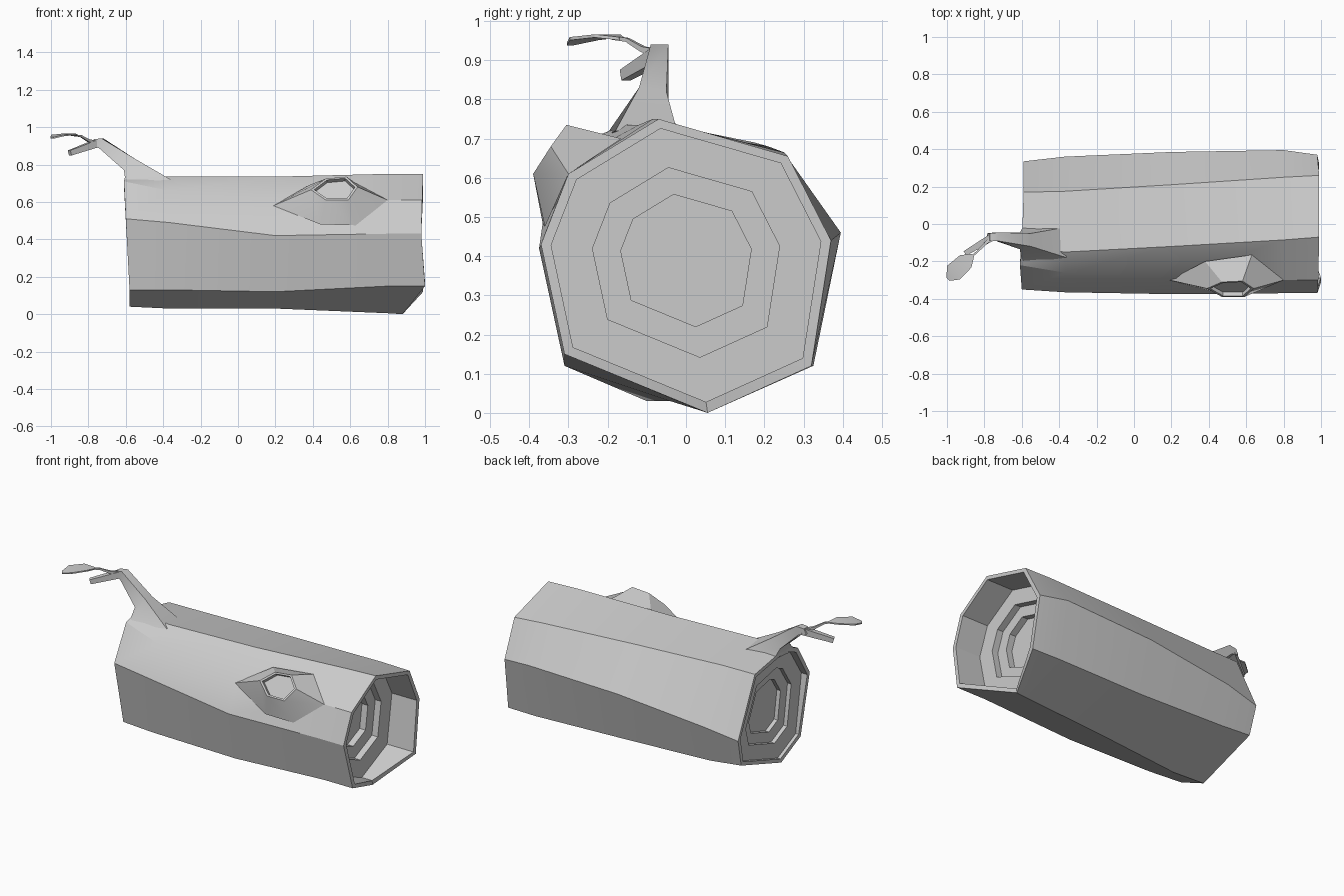
import bpy, bmesh
from mathutils import Vector

if "Cube" in bpy.data.objects:
    bpy.data.objects.remove(bpy.data.objects["Cube"])


def loft(name, rings, cap_start=True, cap_end=True, fan=False, angle=28):
    """Skin a list of point rings into one mesh object."""
    bm = bmesh.new()
    loops = [[bm.verts.new(p) for p in ring] for ring in rings]
    n = len(loops[0])
    for a, b in zip(loops, loops[1:]):
        for i in range(n):
            j = (i + 1) % n
            bm.faces.new((a[i], a[j], b[j], b[i]))
    for use, loop in ((cap_start, loops[0]), (cap_end, loops[-1])):
        if use and fan:
            c = bm.verts.new(sum((v.co for v in loop), Vector()) / n)
            for i in range(n):
                bm.faces.new((loop[i], loop[(i + 1) % n], c))
        elif use:
            bm.faces.new(loop)
    bmesh.ops.recalc_face_normals(bm, faces=bm.faces)
    mesh = bpy.data.meshes.new(name)
    bm.to_mesh(mesh)
    bm.free()
    ob = bpy.data.objects.new(name, mesh)
    bpy.context.collection.objects.link(ob)
    bpy.ops.object.select_all(action='DESELECT')
    ob.select_set(True)
    bpy.context.view_layer.objects.active = ob
    bpy.ops.object.shade_smooth_by_angle(angle=angle * 3.14159 / 180)
    return ob


def end_rings(loop, depths):
    """Stepped recess: rim, then rings that shrink and sink towards the core."""
    c = Vector((0, 0, 0.4))
    rings, prev = [], None
    for scale, x in zip((0.93, 0.645, 0.45), depths):
        flat = [c + (Vector(p) - c) * scale for p in loop]
        edge_x = [p[0] for p in loop] if prev is None else [prev] * len(loop)
        rings.append([(ex, p.y, p.z) for ex, p in zip(edge_x, flat)])
        rings.append([(x, p.y, p.z) for p in flat])
        prev = x
    return rings


# Log: eight-sided sections (y, z), from the top round the back, bottom and front
sections = [
    (-0.60, [(-.12, .75), (.17, .69), (.335, .34), (.29, .17),
             (-.10, .04), (-.29, .13), (-.35, .51), (-.22, .71)]),
    (-0.37, [(-.15, .735), (.175, .69), (.36, .38), (.30, .15),
             (-.10, .03), (-.31, .13), (-.365, .49), (-.26, .66)]),
    (0.20, [(-.12, .735), (.21, .68), (.385, .44), (.305, .13),
            (-.04, .03), (-.31, .12), (-.375, .42), (-.29, .60)]),
    (0.80, [(-.085, .75), (.25, .665), (.395, .46), (.325, .12),
            (.04, .005), (-.31, .15), (-.37, .43), (-.30, .61)]),
    (0.99, [(-.07, .75), (.26, .655), (.37, .44), (.32, .12),
            (.055, 0), (-.31, .15), (-.37, .43), (-.30, .61)]),
]
body = [[(x, y, z) for y, z in pts] for x, pts in sections]
# Slightly uneven sawn ends
for ring, shifts in ((body[0], (0, .01, .01, .02, .02, .02, 0, -.01)),
                     (body[-1], (0, 0, -.01, 0, -.11, .01, -.01, -.005))):
    ring[:] = [(x + s, y, z) for (x, y, z), s in zip(ring, shifts)]
left = end_rings(body[0], (-.56, -.535, -.51))
right = end_rings(body[-1], (.81, .77, .73))
loft("log", left[::-1] + body + right, fan=True)

# Knot: raised hollow stub on the front
base = [(.19, -.30, .58), (.38, -.20, .69), (.63, -.165, .70),
        (.80, -.30, .61), (.63, -.36, .475), (.44, -.365, .48)]
rim = [(.39, -.345, .665), (.47, -.31, .725), (.58, -.305, .735),
       (.64, -.345, .68), (.59, -.39, .61), (.47, -.39, .61)]
mid = sum((Vector(p) for p in rim), Vector()) / 6
lip = [mid + (Vector(p) - mid) * 0.87 for p in rim]
hole = [p + Vector((0, .02, -.015)) for p in lip]
loft("knot", [base, rim, lip, hole], cap_start=False)

# Branch: four-sided, flaring out of the log
loft("branch", [
    [(-.36, -.18, .72), (-.38, -.02, .71), (-.59, -.01, .71), (-.60, -.21, .70)],
    [(-.55, -.12, .83), (-.55, -.05, .82), (-.61, -.045, .77), (-.61, -.135, .77)],
    [(-.73, -.09, .94), (-.72, -.045, .94), (-.735, -.045, .89), (-.74, -.09, .885)],
    [(-.77, -.09, .935), (-.77, -.05, .935), (-.785, -.05, .905), (-.785, -.085, .905)]],
    angle=40)


def stick(name, points, radii):
    """Thin four-sided twig along a path."""
    d = Vector(points[-1]) - Vector(points[0])
    side = d.cross(Vector((0, 0, 1))).normalized()
    up = side.cross(d).normalized()
    loft(name, [[Vector(p) + (side * a + up * b) * r
                 for a, b in ((1, 1), (-1, 1), (-1, -1), (1, -1))]
                for p, r in zip(points, radii)])


stick("broken_twig", [(-.75, -.065, .915), (-.90, -.155, .862)], (.02, .014))
stick("leaf_stem", [(-.76, -.07, .918), (-.80, -.11, .928), (-.84, -.15, .952),
                    (-.88, -.185, .957)], (.01, .007, .005, .005))

# Leaf: thin bent blade, lofted along its length
blade = [(-.86, -.165, .955, .008), (-.90, -.20, .962, .045),
         (-.965, -.26, .955, .05), (-.995, -.295, .942, .012)]
across = Vector((-.68, .73, 0))
rings = []
for x, y, z, w in blade:
    c, up = Vector((x, y, z)), Vector((0, 0, .004))
    rings.append([c - across * w + up, c + across * w + up,
                  c + across * w - up, c - across * w - up])
loft("leaf", rings)
